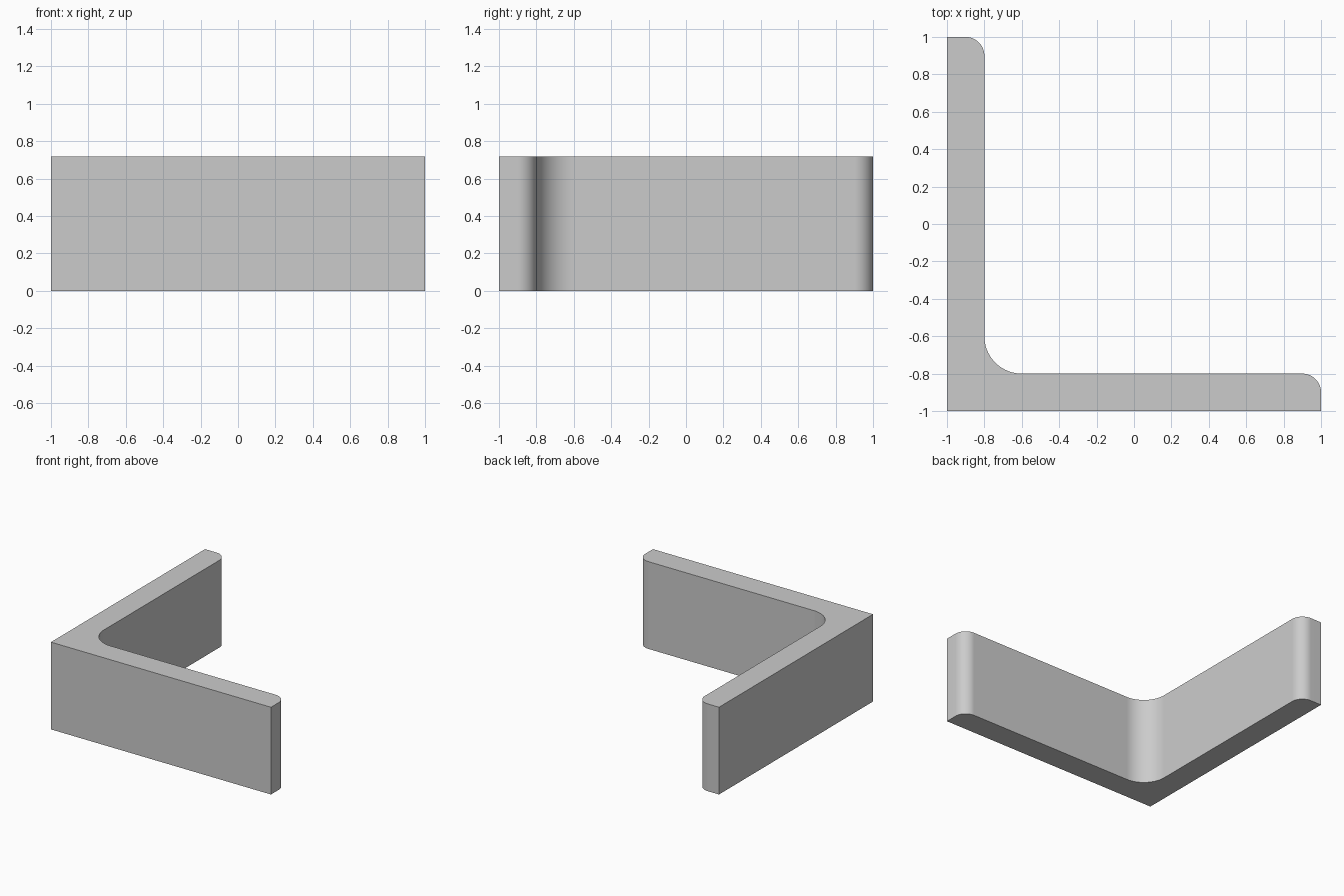
import bpy, bmesh
from math import sin, cos, pi, radians

HEIGHT = 0.717
STEPS = 24

cube = bpy.data.objects.get("Cube")
if cube:
    bpy.data.objects.remove(cube, do_unlink=True)


def arc(cx, cy, radius, start, end):
    """Points along a circular arc, angles in degrees."""
    angles = [radians(start + (end - start) * i / STEPS) for i in range(STEPS + 1)]
    return [(cx + radius * cos(a), cy + radius * sin(a)) for a in angles]


# Angle section: square heel, rounded toes, filleted inner corner
profile = [(-1, -1), (1, -1)]
profile += arc(0.9, -0.9, 0.1, 0, 90)
profile += arc(-0.6, -0.6, 0.2, 270, 180)
profile += arc(-0.9, 0.9, 0.1, 0, 90)
profile += [(-1, 1)]

# Extrude the section upward
bm = bmesh.new()
base = bm.faces.new([bm.verts.new((x, y, 0)) for x, y in profile])
top = bmesh.ops.extrude_face_region(bm, geom=[base], use_keep_orig=True)
bmesh.ops.translate(bm, vec=(0, 0, HEIGHT),
                    verts=[v for v in top["geom"] if isinstance(v, bmesh.types.BMVert)])
bmesh.ops.recalc_face_normals(bm, faces=bm.faces)
mesh = bpy.data.meshes.new("angle_bracket")
bm.to_mesh(mesh)
bm.free()

bracket = bpy.data.objects.new("angle_bracket", mesh)
bpy.context.collection.objects.link(bracket)

# Plain grey finish
grey = bpy.data.materials.new("light_grey")
grey.use_nodes = True
colour = (0.6, 0.6, 0.6, 1)
grey.diffuse_color = colour
grey.node_tree.nodes["Principled BSDF"].inputs["Base Color"].default_value = colour
mesh.materials.append(grey)

# Smooth rounds, crisp edges
bpy.ops.object.select_all(action="DESELECT")
bracket.select_set(True)
bpy.context.view_layer.objects.active = bracket
bpy.ops.object.shade_smooth_by_angle(angle=radians(30))
